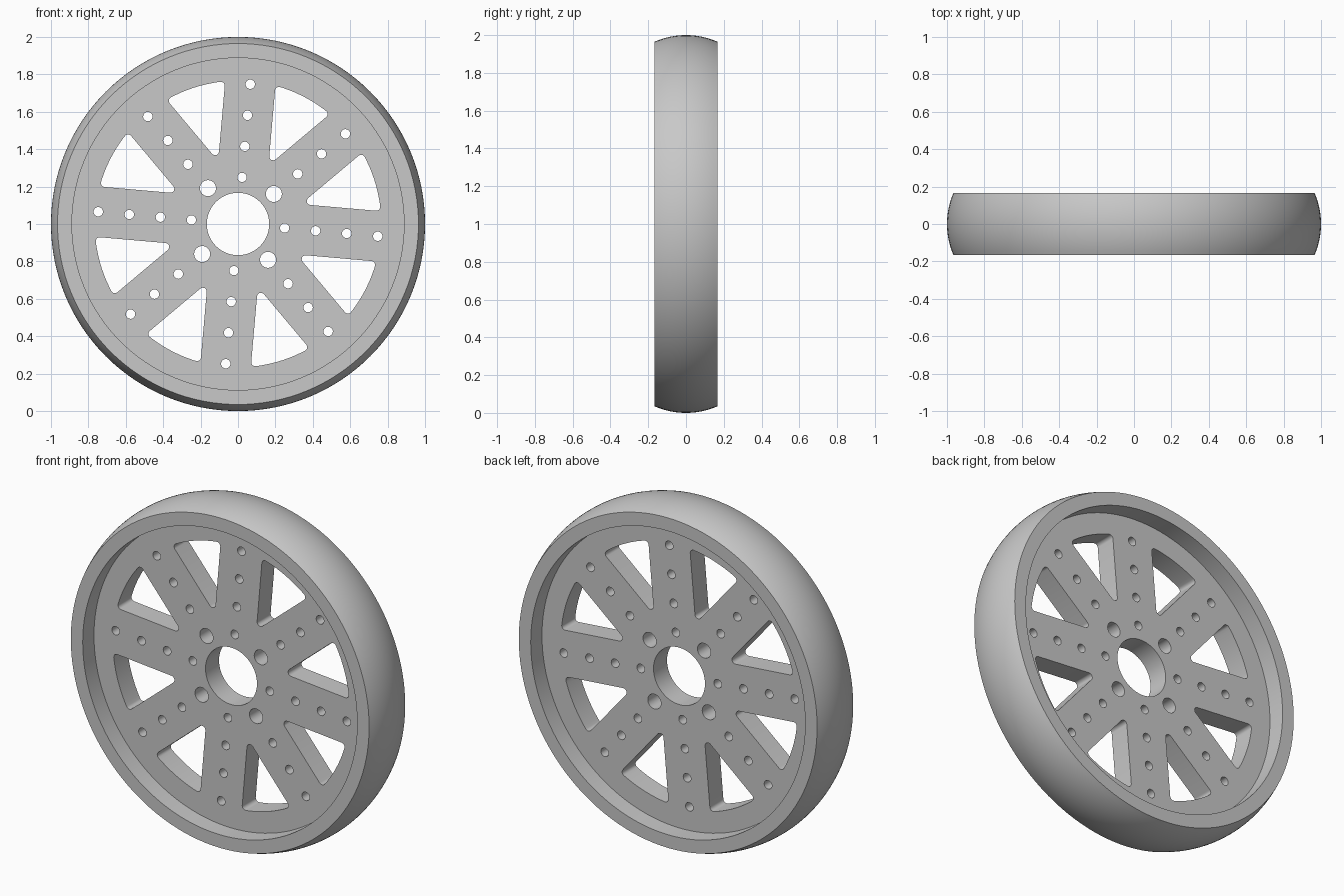
import bpy, bmesh
from math import sin, cos, asin, pi, radians, sqrt
from mathutils import Matrix, Vector

cube = bpy.data.objects.get("Cube")
if cube:
    bpy.data.objects.remove(cube, do_unlink=True)

OUTER, EDGE, INNER = 1.0, 0.965, 0.888   # rim radii
HALF_WIDTH = 1 / 6
DISC_HALF = 0.0625
BORE = 1 / 6
SPOKES, FIRST = 8, radians(-5)
STEP = 2 * pi / SPOKES
SPOKE_HALF, WINDOW_R, FILLET = 0.135, 0.766, 0.021

metal = bpy.data.materials.new("light grey")
grey = (0.58, 0.58, 0.58, 1)
metal.diffuse_color = grey
metal.use_nodes = True
metal.node_tree.nodes["Principled BSDF"].inputs["Base Color"].default_value = grey


def arc(cx, cy, r, a, b, n):
    return [(cx + r * cos(a + (b - a) * i / n), cy + r * sin(a + (b - a) * i / n))
            for i in range(n + 1)]


def circle(cx, cy, r, n):
    return arc(cx, cy, r, 0, 2 * pi, n)[:-1]


def add_loop(curve, points):
    spline = curve.splines.new('POLY')
    spline.points.add(len(points) - 1)
    for p, (x, y) in zip(spline.points, points):
        p.co = (x, y, 0, 1)
    spline.use_cyclic_u = True


def window(angle):
    """Rounded opening between two parallel-sided spokes."""
    half = STEP / 2
    side = half + pi / 2
    tip = (SPOKE_HALF + FILLET) / sin(half)
    rc = WINDOW_R - FILLET
    a = half - asin((SPOKE_HALF + FILLET) / rc)
    pts = arc(rc * cos(a), -rc * sin(a), FILLET, -side, -a, 6)
    pts += arc(0, 0, WINDOW_R, -a, a, 16)[1:-1]
    pts += arc(rc * cos(a), rc * sin(a), FILLET, a, side, 6)
    pts += arc(tip, 0, FILLET, side, 2 * pi - side, 8)
    c, s = cos(angle), sin(angle)
    return [(x * c - y * s, x * s + y * c) for x, y in pts]


def finish(obj):
    bm = bmesh.new()
    bm.from_mesh(obj.data)
    bmesh.ops.remove_doubles(bm, verts=bm.verts, dist=1e-5)
    bmesh.ops.recalc_face_normals(bm, faces=bm.faces)
    bm.to_mesh(obj.data)
    bm.free()
    obj.data.materials.clear()
    obj.data.materials.append(metal)
    bpy.ops.object.select_all(action='DESELECT')
    obj.select_set(True)
    bpy.context.view_layer.objects.active = obj
    bpy.ops.object.shade_smooth_by_angle(angle=radians(25))


# Spoked disc: flat outline with bore, windows and bolt holes, extruded
curve = bpy.data.curves.new("spoked_disc", 'CURVE')
curve.dimensions = '2D'
curve.fill_mode = 'BOTH'
curve.extrude = DISC_HALF
add_loop(curve, circle(0, 0, INNER + 0.01, 128))
add_loop(curve, circle(0, 0, BORE, 64))
for k in range(SPOKES):
    a = FIRST + k * STEP
    add_loop(curve, window(a + STEP / 2))
    for j in range(4):
        r = 0.25 + j / 6
        big = j == 0 and k % 2 == 1
        add_loop(curve, circle(r * cos(a), r * sin(a), 0.043 if big else 0.025, 24))
disc = bpy.data.objects.new("spoked_disc", curve)
bpy.context.collection.objects.link(disc)
bpy.ops.object.select_all(action='DESELECT')
disc.select_set(True)
bpy.context.view_layer.objects.active = disc
bpy.ops.object.convert(target='MESH')
disc = bpy.context.view_layer.objects.active
disc.data.transform(Matrix.Translation((0, 0, 1)) @ Matrix.Rotation(pi / 2, 4, 'X'))
finish(disc)

# Rim: crowned tread with a flat inner wall, revolved about the axle
rise = OUTER - EDGE
crown = (HALF_WIDTH ** 2 + rise ** 2) / (2 * rise)
profile = [(INNER, -HALF_WIDTH)]
for i in range(17):
    y = HALF_WIDTH * (i / 8 - 1)
    profile.append((OUTER - crown + sqrt(crown ** 2 - y ** 2), y))
profile.append((INNER, HALF_WIDTH))

bm = bmesh.new()
verts = [bm.verts.new((r, y, 1)) for r, y in profile]
edges = [bm.edges.new((v, verts[(i + 1) % len(verts)])) for i, v in enumerate(verts)]
bmesh.ops.spin(bm, geom=verts + edges, cent=Vector((0, 0, 1)), axis=Vector((0, 1, 0)),
               angle=2 * pi, steps=128, use_merge=False)
mesh = bpy.data.meshes.new("rim")
bm.to_mesh(mesh)
bm.free()
rim = bpy.data.objects.new("rim", mesh)
bpy.context.collection.objects.link(rim)
finish(rim)
